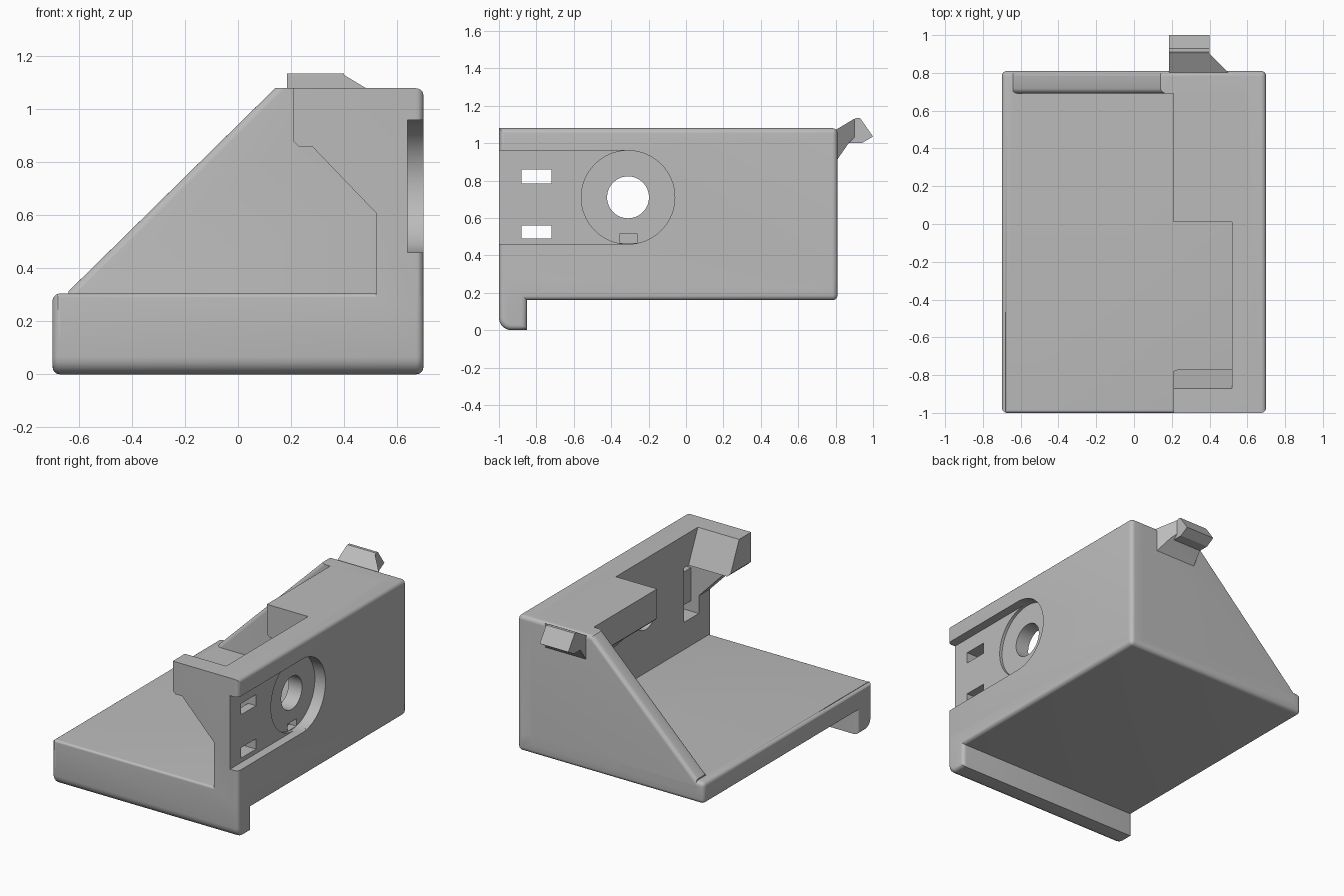
import bpy, bmesh, math
from mathutils import Vector

cube = bpy.data.objects.get("Cube")
if cube:
    bpy.data.objects.remove(cube, do_unlink=True)

grey = bpy.data.materials.new("plain_grey")
grey.use_nodes = True
GREY = (0.5, 0.5, 0.5, 1)
grey.diffuse_color = GREY
grey.node_tree.nodes["Principled BSDF"].inputs["Base Color"].default_value = GREY


def finish(name, bm):
    bmesh.ops.recalc_face_normals(bm, faces=bm.faces)
    mesh = bpy.data.meshes.new(name)
    bm.to_mesh(mesh)
    bm.free()
    obj = bpy.data.objects.new(name, mesh)
    bpy.context.collection.objects.link(obj)
    mesh.materials.append(grey)
    return obj


def prism(name, axis, profile, lo, hi, rounds=()):
    """Extrude a profile along x (y,z points) or y (x,z points).
    rounds holds (radius, rule) pairs; the rule picks edges by their two ends."""
    bm = bmesh.new()
    place = (lambda p: (lo, *p)) if axis == "x" else (lambda p: (p[0], lo, p[1]))
    face = bm.faces.new([bm.verts.new(place(p)) for p in profile])
    grown = bmesh.ops.extrude_face_region(bm, geom=[face])["geom"]
    shift = Vector((hi - lo, 0, 0)) if axis == "x" else Vector((0, hi - lo, 0))
    bmesh.ops.translate(bm, vec=shift, verts=[v for v in grown if isinstance(v, bmesh.types.BMVert)])
    bmesh.ops.recalc_face_normals(bm, faces=bm.faces)
    for radius, rule in rounds:
        edges = [e for e in bm.edges if rule(e.verts[0].co, e.verts[1].co)]
        bmesh.ops.bevel(bm, geom=edges, offset=radius, segments=5, profile=0.5, affect="EDGES")
    return finish(name, bm)


def box(name, x, y, z):
    return prism(name, "x", [(y[0], z[0]), (y[1], z[0]), (y[1], z[1]), (y[0], z[1])], *x)


def cylinder(name, x, y, z, radius):
    ring = [math.tau * i / 64 for i in range(64)]
    return prism(name, "x", [(y + radius * math.cos(a), z + radius * math.sin(a)) for a in ring], *x)


def combine(target, tool, operation):
    mod = target.modifiers.new("cut", "BOOLEAN")
    mod.operation, mod.object, mod.solver = operation, tool, "EXACT"
    bpy.context.view_layer.objects.active = target
    bpy.ops.object.modifier_apply(modifier=mod.name)
    bpy.data.objects.remove(tool, do_unlink=True)


def both(axis, value):
    return lambda a, b: abs(a[axis] - value) < 1e-4 and abs(b[axis] - value) < 1e-4


FRONT, BACK, SIDE, TOP, FLOOR = -1.0, 0.81, 0.7, 1.08, 0.305
R = 0.028

# Base plate with the front lip hanging below it
inner_corner = lambda a, b: both(1, -0.85)(a, b) and both(2, 0.16)(a, b)
base = prism("bracket_body", "x",
             [(FRONT, 0), (-0.85, 0), (-0.85, 0.16), (BACK, 0.16), (BACK, FLOOR), (FRONT, FLOOR)],
             -SIDE, SIDE,
             [(0.065, lambda a, b: both(1, FRONT)(a, b) and both(2, 0)(a, b)),
              (R, lambda a, b: (both(0, SIDE)(a, b) or both(0, -SIDE)(a, b)
                                or both(1, BACK)(a, b)) and not inner_corner(a, b)),
              (0.015, lambda a, b: both(2, FLOOR)(a, b) and both(1, FRONT)(a, b))])

# Side wall with an overhanging top flange braced from below
outer = lambda a, b: (both(0, SIDE)(a, b) and a.z + b.z > 0.5) or (
    both(2, TOP)(a, b) and (both(1, BACK)(a, b)))
wall = prism("side_wall", "y",
             [(0.52, 0.22), (SIDE, 0.22), (SIDE, TOP), (0.21, TOP), (0.21, 0.88),
              (0.23, 0.86), (0.28, 0.86), (0.52, 0.61)], FRONT, BACK, [(R, outer)])
gap = prism("flange_gap", "x",
            [(-0.925, 1.2), (-0.77, 0.86), (-0.77, 0.4), (0.01, 0.4), (0.01, 1.2)], 0, 0.52)
combine(wall, gap, "DIFFERENCE")
combine(base, wall, "UNION")

# Sloping back gusset
sloped = lambda a, b: abs(a.y - b.y) < 1e-4 and abs(a.z - b.z) > 0.5 and abs(a.x - b.x) > 0.5
top_back = lambda a, b: both(2, TOP)(a, b) and both(1, BACK)(a, b)
gusset = prism("back_gusset", "y",
               [(-0.735, 0.22), (0.6, 0.22), (0.6, TOP), (0.14, TOP)], 0.69, BACK,
               [(R, lambda a, b: sloped(a, b) or top_back(a, b))])
trim = box("gusset_trim", (-1, -0.64), (0.5, 1), (0.1, 0.5))
combine(gusset, trim, "DIFFERENCE")
combine(base, gusset, "UNION")

# Round pocket open to the front, bore, key notch and strap slots
HOLE = (-0.31, 0.71)
cutters = [
    box("pocket", (0.64, 0.9), (-1.2, HOLE[0]), (0.46, 0.96)),
    cylinder("pocket_seat", (0.62, 0.9), *HOLE, 0.25),
    cylinder("bore", (0.3, 0.9), *HOLE, 0.112),
    box("key_notch", (0.57, 0.9), (-0.355, -0.26), (0.465, 0.515)),
    box("strap_channel", (0.1, 0.58), (-0.88, -0.72), (0.49, 0.86)),
    box("lower_slot", (0.5, 0.9), (-0.88, -0.72), (0.49, 0.56)),
    box("upper_slot", (0.5, 0.9), (-0.88, -0.72), (0.785, 0.86)),
]
for cutter in cutters:
    combine(base, cutter, "DIFFERENCE")

# Catch on the back: an arm flared on one side, ending in a beaked tip
arm = prism("catch_arm", "x", [(0.80, 0.90), (0.87, 1.0), (0.90, 1.03), (0.90, 1.13), (0.80, 1.07)],
            0.185, 0.40)
for v in arm.data.vertices:
    if v.co.x > 0.3 and v.co.y < 0.88:
        v.co.x += 0.90 - v.co.y
tip = prism("catch_tip", "x",
            [(0.87, 1.0), (0.94, 1.0), (1.0, 1.035), (0.93, 1.135), (0.91, 1.135), (0.89, 1.12)],
            0.185, 0.40)

for obj in (base, arm, tip):
    obj.data.materials.clear()
    obj.data.materials.append(grey)
    bpy.ops.object.select_all(action="DESELECT")
    obj.select_set(True)
    bpy.context.view_layer.objects.active = obj
    bpy.ops.object.shade_smooth_by_angle(angle=math.radians(25))
